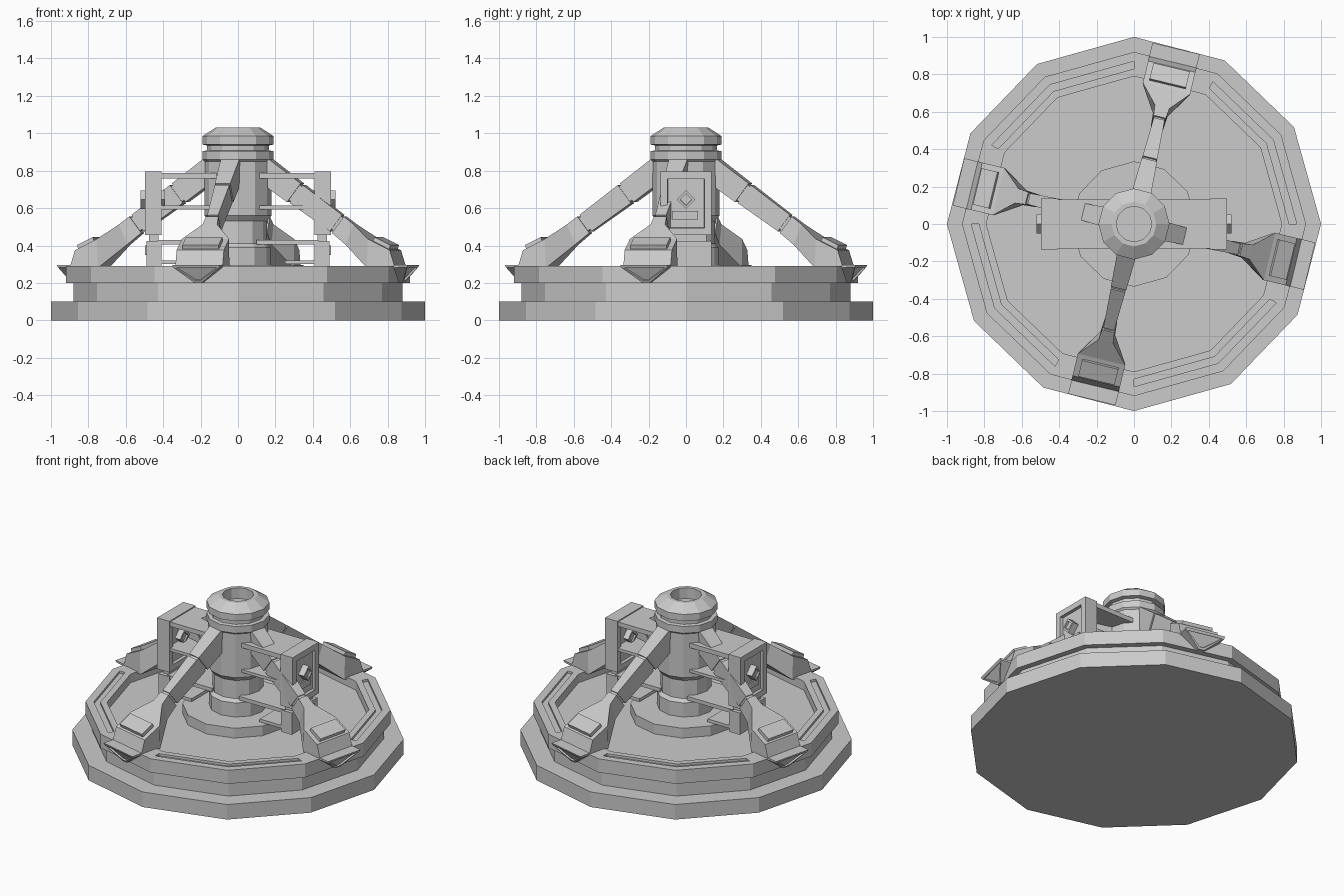
import bpy, bmesh
from math import radians, cos, sin, pi
from mathutils import Matrix, Vector

if "Cube" in bpy.data.objects:
    bpy.data.objects.remove(bpy.data.objects["Cube"])

def finish(name, bm):
    bmesh.ops.recalc_face_normals(bm, faces=bm.faces)
    me = bpy.data.meshes.new(name)
    bm.to_mesh(me)
    bm.free()
    ob = bpy.data.objects.new(name, me)
    bpy.context.collection.objects.link(ob)
    return ob

def lathe(name, profile, angles):
    """Revolve (r, z) points through the given angles; r = 0 points close the ends."""
    bm = bmesh.new()
    rings = [[bm.verts.new((r * cos(a), r * sin(a), z)) for a in angles] for r, z in profile]
    n = len(angles)
    for A, B in zip(rings, rings[1:]):
        for i in range(n):
            j = (i + 1) % n
            bm.faces.new((A[i], A[j], B[j], B[i]))
    bm.faces.new(rings[0])
    bm.faces.new(rings[-1])
    return finish(name, bm)

def loft_rings(bm, rings):
    """Join four-point rings into a closed bar."""
    rings = [[bm.verts.new(p) for p in ring] for ring in rings]
    for A, B in zip(rings, rings[1:]):
        for i in range(4):
            j = (i + 1) % 4
            bm.faces.new((A[i], A[j], B[j], B[i]))
    bm.faces.new(rings[0])
    bm.faces.new(rings[-1])

def loft(bm, sections):
    """Beam from sections ((r, z) top, (r, z) bottom, half width)."""
    loft_rings(bm, [((t[0], -w, t[1]), (t[0], w, t[1]), (b[0], w, b[1]), (b[0], -w, b[1]))
                    for t, b, w in sections])

def box(name, lo, hi):
    bm = bmesh.new()
    size = Vector(hi) - Vector(lo)
    mid = (Vector(hi) + Vector(lo)) / 2
    bmesh.ops.create_cube(bm, size=1, matrix=Matrix.Translation(mid) @ Matrix.Diagonal((*size, 1)))
    return finish(name, bm)

def turn(ob, deg):
    ob.data.transform(Matrix.Rotation(radians(deg), 4, 'Z'))

# Stepped twelve-sided base with a sunken floor
FLOOR = .232
QUAD = (0, 31.2, 61)
angles = [radians(90 * k + a) for k in range(4) for a in QUAD]
base = lathe("base", [(1, 0), (1, .1), (.88, .1), (.88, .2), (.92, .2),
                      (.92, .29), (.79, .29), (.79, FLOOR)], angles)

# Long grooves in the rim
bm = bmesh.new()
for k in range(4):
    loft_rings(bm, [[(r * cos(t), r * sin(t), z)
                     for r, z in ((.83, .275), (.87, .275), (.87, .32), (.83, .32))]
                    for t in (radians(90 * k + a) for a in QUAD)])
cutter = finish("groove_cutter", bm)
cutter.hide_render = True
mod = base.modifiers.new("grooves", 'BOOLEAN')
mod.operation = 'DIFFERENCE'
mod.object = cutter
bpy.context.view_layer.objects.active = base
bpy.ops.object.modifier_apply(modifier=mod.name)
bpy.data.objects.remove(cutter)

# Central column and its round plinth
twelve = [2 * pi * i / 12 for i in range(12)]
lathe("column_plinth", [(.335, FLOOR - .01), (.335, .297)], angles)
lathe("column", [(.175, .28), (.175, .39), (.155, .41), (.155, .53), (.18, .56),
                 (.18, .85), (.19, .86), (.19, .905), (.165, .908), (.165, .935),
                 (.19, .94), (.19, .985), (.12, 1.03), (.095, 1.03), (.095, .96)], twelve)

# Sloping legs: beam segments given by distance along the slope
def at(s, t, drop=0):
    """(top, bottom) points of a section square to the leg's slope."""
    r, z = .19 + .8 * s - .6 * drop, .855 - .6 * s - .8 * drop
    return (r, z), (r - .6 * t, z - .8 * t)

for k in range(4):
    bm = bmesh.new()
    loft(bm, [(*at(-.08, .13), .054), (*at(.205, .125), .042)])
    loft(bm, [(*at(.19, .1, .01), .035), (*at(.24, .1, .01), .035)])
    loft(bm, [(*at(.22, .12), .04), (*at(.485, .11), .03)])
    loft(bm, [(*at(.46, .085, .01), .026), (*at(.52, .085, .01), .026)])
    turn(finish(f"leg_beam_{k+1}", bm), 90 * k + 76.5)

    bm = bmesh.new()
    loft(bm, [(*at(.5, .11), .034), ((.645, .513), (.60, .405), .04),
              ((.745, .435), (.74, .28), .13), ((.865, .375), (.895, .28), .13)])
    turn(finish(f"leg_foot_{k+1}", bm), 90 * k + 76.5)

    bm = bmesh.new()
    loft(bm, [((.775, .445), (.757, .40), .1), ((.862, .402), (.845, .36), .1)])
    turn(finish(f"foot_pad_{k+1}", bm), 90 * k + 76.5)

    # Wedge clamp hooked over the rim, with a sunken panel
    bm = bmesh.new()
    for r, w, z in ((.76, .13, .296), (.965, .13, .296), (.76, .13, .28),
                    (.96, .13, .285), (.85, .02, .2), (.91, .02, .2)):
        for s in (-1, 1):
            bm.verts.new((r, s * w, z))
    bmesh.ops.convex_hull(bm, input=bm.verts)
    bmesh.ops.dissolve_limit(bm, angle_limit=.02, verts=bm.verts, edges=bm.edges)
    bm.normal_update()
    front = max((f for f in bm.faces if f.normal.x > .3 and f.normal.z < -.2),
                key=lambda f: f.calc_area())
    bmesh.ops.inset_region(bm, faces=[front], thickness=.016)
    bmesh.ops.inset_region(bm, faces=[front], thickness=.001, depth=-.01)
    turn(finish(f"rim_clamp_{k+1}", bm), 90 * k + 76.5)

# Side panels joined to the column by shelves
SHELVES = ((.25, .30, .02), (.10, .405, .025), (.10, .593, .02), (.10, .758, .03))
for side, deg in (("right", 0), ("left", 180)):
    parts = []
    for i, (x, z, h) in enumerate(SHELVES):
        parts.append(box(f"{side}_shelf_{i+1}", (x, -.13, z), (.43, .13, z + h)))
    # Upper panel, recessed on both faces
    bm = bmesh.new()
    bmesh.ops.create_cube(bm, size=1, matrix=Matrix.Translation((.453, 0, .625))
                          @ Matrix.Diagonal((.09, .275, .34, 1)))
    bm.normal_update()
    for f in [f for f in bm.faces if abs(f.normal.x) > .9]:
        bmesh.ops.inset_region(bm, faces=[f], thickness=.055)
        bmesh.ops.inset_region(bm, faces=[f], thickness=.002, depth=-.02)
    parts.append(finish(f"{side}_panel", bm))
    # Diamond stud passing through the panel
    bm = bmesh.new()
    bmesh.ops.create_cube(bm, size=1, matrix=Matrix.Translation((.455, 0, .645))
                          @ Matrix.Rotation(pi / 4, 4, 'X') @ Matrix.Diagonal((.13, .07, .07, 1)))
    bm.normal_update()
    for f in [f for f in bm.faces if abs(f.normal.x) > .9]:
        bmesh.ops.inset_region(bm, faces=[f], thickness=.018)
        bmesh.ops.inset_region(bm, faces=[f], thickness=.001, depth=-.01)
    parts.append(finish(f"{side}_diamond_stud", bm))
    parts.append(box(f"{side}_panel_label_plate", (.43, -.075, .54), (.488, .065, .585)))
    parts.append(box(f"{side}_panel_neck", (.425, -.11, .41), (.475, .11, .46)))
    parts.append(box(f"{side}_panel_foot", (.41, -.135, .28), (.49, .135, .425)))
    parts.append(box(f"{side}_panel_foot_button", (.48, .03, .35), (.497, .095, .40)))
    for ob in parts:
        turn(ob, deg)
